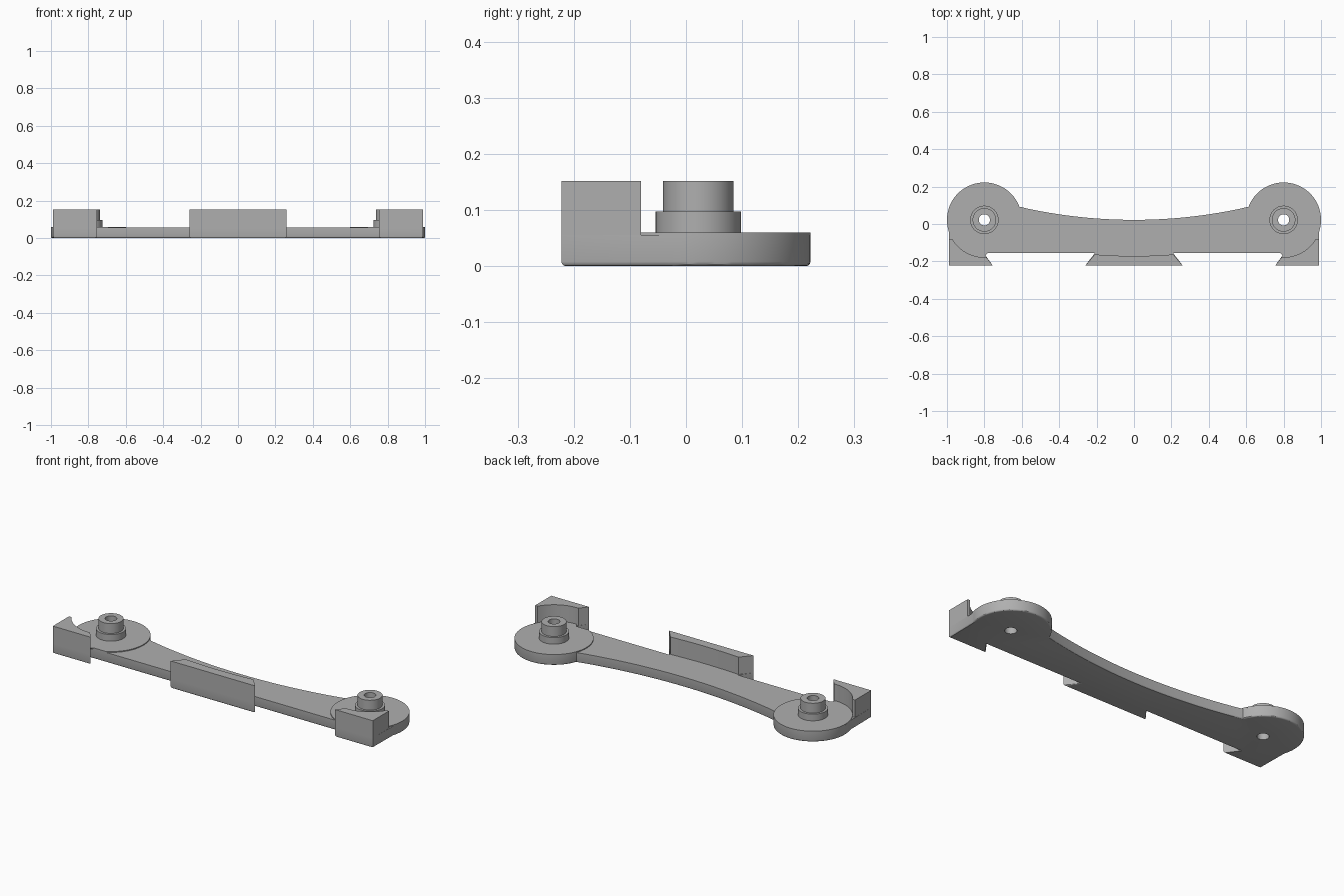
import bpy, bmesh
from math import sin, cos, radians, pi

cube = bpy.data.objects.get("Cube")
if cube:
    bpy.data.objects.remove(cube)

grey = bpy.data.materials.new("plain grey")
grey.use_nodes = True
COLOUR = (0.43, 0.43, 0.43, 1)
grey.diffuse_color = COLOUR
grey.node_tree.nodes["Principled BSDF"].inputs["Base Color"].default_value = COLOUR

CX, CY, R = 0.8, 0.022, 0.2      # pad centre and radius
HOLE = 0.03                      # screw hole radius
FRONT, BAR_Y = -0.222, -0.156    # clip front and bar front
BAR_Z, PAD_Z, TOP_Z = 0.055, 0.06, 0.152


def arc(r, a0, a1, n):
    """Points on a circle round the right-hand pad centre, in degrees."""
    angles = [radians(a0 + (a1 - a0) * i / n) for i in range(n + 1)]
    return [(CX + r * cos(a), CY + r * sin(a)) for a in angles]


def circle(r, n=48):
    return arc(r, 0, 360, n)[:-1]


def flip(points):
    return [(-x, y) for x, y in reversed(points)]


def bow(x, y):
    """Shallow curve shared by the bar's back and the middle clip."""
    return (x, y + x * x / 5.4)


def prism(name, outline, z0, z1, holes=(), round_bottom=0):
    bm = bmesh.new()
    rims = []
    for k, loop in enumerate([outline, *holes]):
        verts = [bm.verts.new((x, y, z0)) for x, y in loop]
        edges = [bm.edges.new((v, verts[i - 1])) for i, v in enumerate(verts)]
        if k == 0:
            rims = edges
    bmesh.ops.triangle_fill(bm, use_beauty=True, edges=bm.edges[:], normal=(0, 0, 1))
    ext = bmesh.ops.extrude_face_region(bm, geom=bm.faces[:])
    top = [g for g in ext["geom"] if isinstance(g, bmesh.types.BMVert)]
    bmesh.ops.translate(bm, verts=top, vec=(0, 0, z1 - z0))
    bmesh.ops.recalc_face_normals(bm, faces=bm.faces[:])
    if round_bottom:
        bmesh.ops.bevel(bm, geom=[e for e in rims if e.is_valid], offset=round_bottom,
                        segments=3, profile=0.5, affect='EDGES', clamp_overlap=True)
    mesh = bpy.data.meshes.new(name)
    bm.to_mesh(mesh)
    bm.free()
    mesh.materials.append(grey)
    obj = bpy.data.objects.new(name, mesh)
    bpy.context.collection.objects.link(obj)
    bpy.ops.object.select_all(action='DESELECT')
    obj.select_set(True)
    bpy.context.view_layer.objects.active = obj
    bpy.ops.object.shade_smooth_by_angle(angle=radians(30))
    return obj


# Base plate: bowed bar, round ends, square corners and dovetail feet
half = [bow(0.61 * i / 12, 0.022) for i in range(12)]
half += arc(R, 159.3, -18.2, 40)
half += [(0.988, FRONT), (0.755, FRONT), (0.803, BAR_Y),
         (0.21, BAR_Y), (0.26, FRONT)]
prism("base_plate", half + flip(half)[:-1], 0, BAR_Z,
      [circle(HOLE, 32), flip(circle(HOLE, 32))], 0.008)

# Middle clip with a bowed back
clip = [bow(0.21 - 0.42 * i / 16, -0.171) for i in range(17)]
prism("middle_clip", clip + [(-0.26, FRONT), (0.26, FRONT)], BAR_Z, TOP_Z)

# Ends: raised pad, stepped boss and corner clip on each side
pad = [(x, max(y, BAR_Y) if x < CX else y) for x, y in circle(R, 80)]
corner = arc(R, -30.7, -93, 20)
corner += [(0.755, FRONT), (0.988, FRONT), (0.988, -0.08)]
parts = [("pad", pad, BAR_Z, PAD_Z, True),
         ("boss_collar", circle(0.076), PAD_Z, 0.097, True),
         ("boss_post", circle(0.063), 0.097, TOP_Z, True),
         ("corner_clip", corner, BAR_Z, TOP_Z, False)]
for side in ("left", "right"):
    turn = flip if side == "right" else list
    for name, outline, z0, z1, bored in parts:
        holes = [turn(circle(HOLE, 32))] if bored else []
        prism(f"{side}_{name}", turn(outline), z0, z1, holes)
